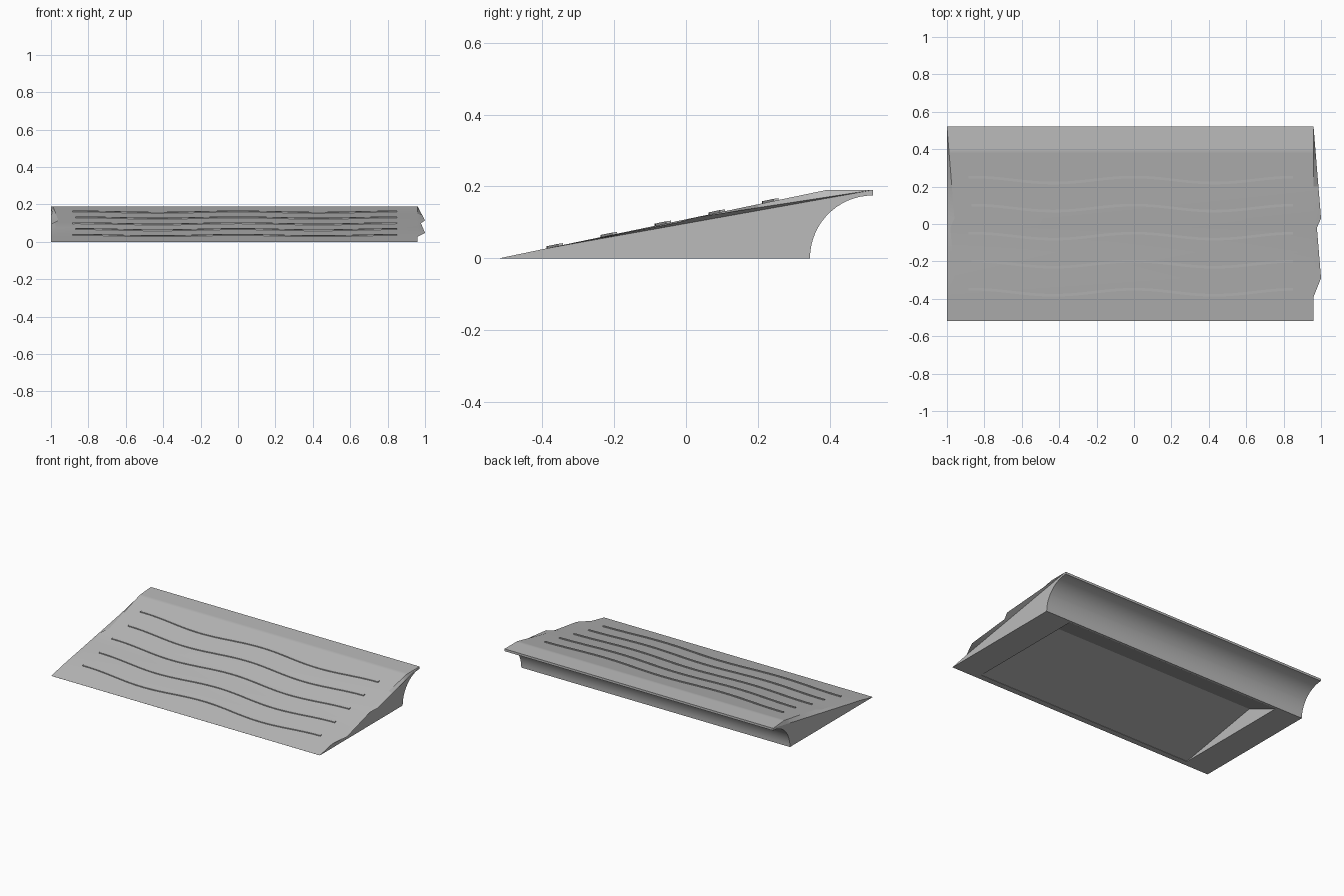
import bpy, bmesh, math

if "Cube" in bpy.data.objects:
    bpy.data.objects.remove(bpy.data.objects["Cube"])

grey = bpy.data.materials.new("rubber_grey")
grey.diffuse_color = (0.5, 0.5, 0.5, 1)
grey.use_nodes = True
grey.node_tree.nodes["Principled BSDF"].inputs["Base Color"].default_value = grey.diffuse_color

FRONT, BACK, FOLD, FOOT, TOP = -0.52, 0.52, 0.39, 0.345, 0.19
LEFT, RIGHT, R = -1.0, 0.96, 0.175


def lerp(points, y):
    for (a, u), (b, v) in zip(points, points[1:]):
        if y <= b:
            return u + (v - u) * max(0, y - a) / (b - a)
    return points[-1][1]


def top_z(y):
    return min(TOP, TOP * (y - FRONT) / (FOLD - FRONT))


def bottom_z(y):
    return math.sqrt(max(0, R * R - (BACK - y) ** 2)) if y > FOOT else 0


# interlocking tab: overhang and tip height along the depth
def tab_out(y):
    return lerp([(FRONT, 0), (-0.39, 0), (-0.29, 0.04), (-0.02, 0.018),
                 (0.03, 0.04), (BACK, 0)], y)


def tab_z(y):
    return lerp([(FRONT, 0), (-0.39, top_z(-0.39)), (-0.29, top_z(-0.29)),
                 (-0.02, 0.100), (0.03, top_z(0.03)), (BACK, TOP)], y)


def seam_z(y):
    return min(top_z(y), lerp([(FRONT, 0), (-0.39, top_z(-0.39)), (BACK, TOP)], y))


def make_object(name, bm):
    bmesh.ops.remove_doubles(bm, verts=bm.verts, dist=0.0002)
    bmesh.ops.dissolve_degenerate(bm, edges=bm.edges, dist=0.0001)
    bmesh.ops.recalc_face_normals(bm, faces=bm.faces)
    mesh = bpy.data.meshes.new(name)
    bm.to_mesh(mesh)
    bm.free()
    mesh.materials.append(grey)
    ob = bpy.data.objects.new(name, mesh)
    bpy.context.collection.objects.link(ob)
    return ob


def loft(bm, rings):
    rings = [[bm.verts.new(p) for p in ring] for ring in rings]
    n = len(rings[0])
    for a, b in zip(rings, rings[1:]):
        for i in range(n):
            j = (i + 1) % n
            bm.faces.new((a[i], a[j], b[j], b[i]))
    bm.faces.new(rings[0])
    bm.faces.new(rings[-1])


def smooth(ob):
    bpy.ops.object.select_all(action='DESELECT')
    ob.select_set(True)
    bpy.context.view_layer.objects.active = ob
    bpy.ops.object.shade_smooth_by_angle(angle=math.radians(20))


# ramp body: cross-sections lofted from the front edge to the curved back
stations = [FRONT + 0.002, -0.39, -0.29, -0.15, -0.02, 0.03, 0.2, FOOT, 0.375, FOLD]
stations += [BACK - R * math.cos(math.radians(a)) for a in range(6, 91, 6)]
rings = []
for y in sorted(stations):
    t, b, d, s = top_z(y), bottom_z(y), tab_out(y), seam_z(y)
    rings.append([(LEFT, y, b), (LEFT, y, s), (LEFT + d, y, t), (RIGHT, y, t),
                  (RIGHT + d, y, tab_z(y)), (RIGHT, y, s), (RIGHT, y, b)])
bm = bmesh.new()
loft(bm, rings)
bmesh.ops.triangulate(bm, faces=[f for f in bm.faces if len(f.verts) > 4])
body = make_object("ramp_body", bm)

# triangular hollow under the ramp
bm = bmesh.new()
hollow = [(-0.48, -0.02), (-0.48, 0.002), (0.09, 0.105), (0.33, 0), (0.33, -0.02)]
loft(bm, [[(x, y, z) for y, z in hollow] for x in (-0.81, 0.77)])
cutter = make_object("hollow_cutter", bm)
cutter.hide_render = True
cutter.hide_set(True)
mod = body.modifiers.new("hollow", 'BOOLEAN')
mod.operation, mod.solver, mod.object = 'DIFFERENCE', 'EXACT', cutter
smooth(body)

# wavy grip ribs across the slope
for k in range(5):
    bm = bmesh.new()
    rings = []
    x0, x1, n = (-0.885 if k % 2 == 0 else -0.87), 0.85, 48
    for i in range(n + 1):
        x = x0 + (x1 - x0) * i / n
        y = -0.365 + 0.15 * k + 0.016 * math.cos(x * math.tau / 0.86)
        w, h = 0.007, 0.006
        rings.append([(x, y - w, top_z(y - w) - 0.004), (x, y - w, top_z(y - w) + h),
                      (x, y + w, top_z(y + w) + h - 0.001), (x, y + w, top_z(y + w) - 0.004)])
    loft(bm, rings)
    smooth(make_object(f"grip_rib_{k + 1}", bm))
